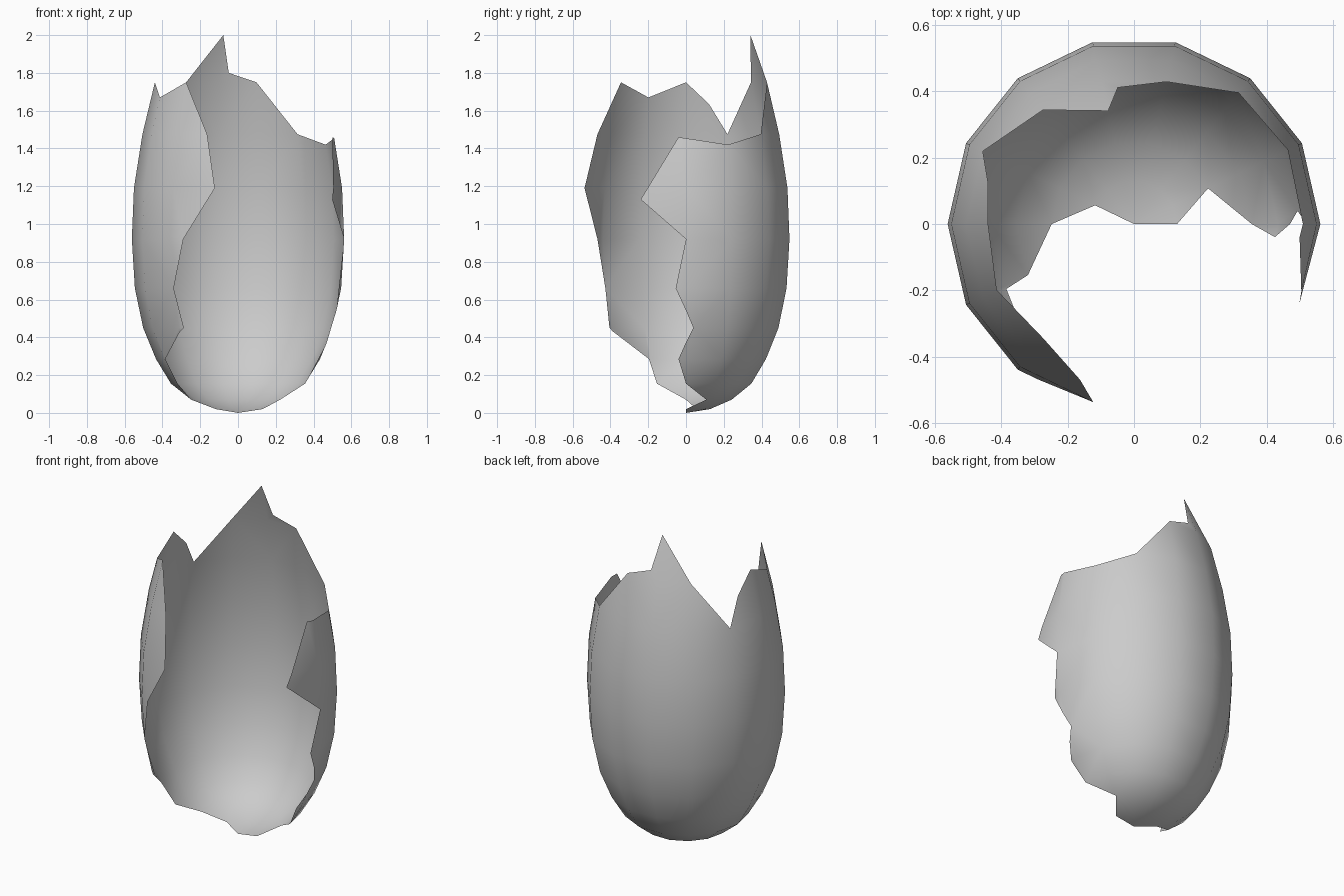
import bpy, bmesh, math
from mathutils import Vector
from mathutils.geometry import delaunay_2d_cdt

if "Cube" in bpy.data.objects:
    bpy.data.objects.remove(bpy.data.objects["Cube"])

SIDES = 14
# Egg profile: (radius, height)
PROFILE = [(0, 0), (.13, .02), (.248, .07), (.355, .155), (.434, .285), (.502, .45),
           (.546, .66), (.562, .92), (.551, 1.19), (.506, 1.475), (.44, 1.75), (.35, 2.0)]
# Broken outline unrolled: (column around the egg, height), anticlockwise
OUTLINE = [(0, 0), (0, .02), (1, .07), (0, .155), (-.21, .285), (.18, .45), (-.23, .66),
           (0, .92), (-1, 1.13), (-.18, 1.46), (1, 1.42), (2, 1.475), (3, 1.75),
           (3.76, 1.80), (4, 2.0), (5, 1.75), (6, 1.475), (6.4, 1.635), (7, 1.75),
           (8, 1.67), (9, 1.75), (9.75, 1.475), (10, 1.19), (9.27, .92), (9, .66),
           (9.13, .45), (8.05, .285), (8, .155), (7, .07), (6, .02), (6, 0)]


def radius(z):
    for (r0, z0), (r1, z1) in zip(PROFILE, PROFILE[1:]):
        if z <= z1:
            return r0 + (r1 - r0) * (z - z0) / (z1 - z0)
    return PROFILE[-1][0]


def on_egg(u, z):
    """Wrap an unrolled point onto the 14-sided egg."""
    k = math.floor(u + 1e-5)
    a, b = (Vector((math.cos(t), math.sin(t), 0))
            for t in (2 * math.pi * k / SIDES, 2 * math.pi * (k + 1) / SIDES))
    p = a.lerp(b, max(0, u - k)) * radius(max(0, z))
    p.z = z
    return p


# Outline plus the rings and columns of the egg, unrolled flat
pts = [Vector(p) for p in OUTLINE]
face = list(range(len(pts)))
edges = []


def grid_line(a, b):
    pts.extend((Vector(a), Vector(b)))
    edges.append((len(pts) - 2, len(pts) - 1))


for _, z in PROFILE:
    grid_line((-2, z), (11, z))
for u in range(-2, 12):
    grid_line((u, 0), (u, 2))

area_face = sum(a.x * b.y - b.x * a.y for a, b in
                zip(pts[:len(face)], pts[1:len(face)] + pts[:1]))
if area_face < 0:
    face.reverse()
verts, _, tris, _, _, source = delaunay_2d_cdt(pts, edges, [face], 0, 1e-5)

# Keep only what lies inside the broken outline and wrap it round
bm = bmesh.new()
bv = [bm.verts.new(on_egg(v.x, v.y)) for v in verts]
for t, s in zip(tris, source):
    if s:
        bm.faces.new([bv[i] for i in t])
bmesh.ops.delete(bm, geom=[v for v in bm.verts if not v.link_faces], context='VERTS')
bmesh.ops.remove_doubles(bm, verts=bm.verts, dist=1e-4)
bmesh.ops.dissolve_degenerate(bm, edges=bm.edges, dist=1e-5)
for f in bm.faces:
    f.smooth = True

mesh = bpy.data.meshes.new("broken_eggshell")
bm.to_mesh(mesh)
bm.free()
shell = bpy.data.objects.new("broken_eggshell", mesh)
bpy.context.collection.objects.link(shell)
